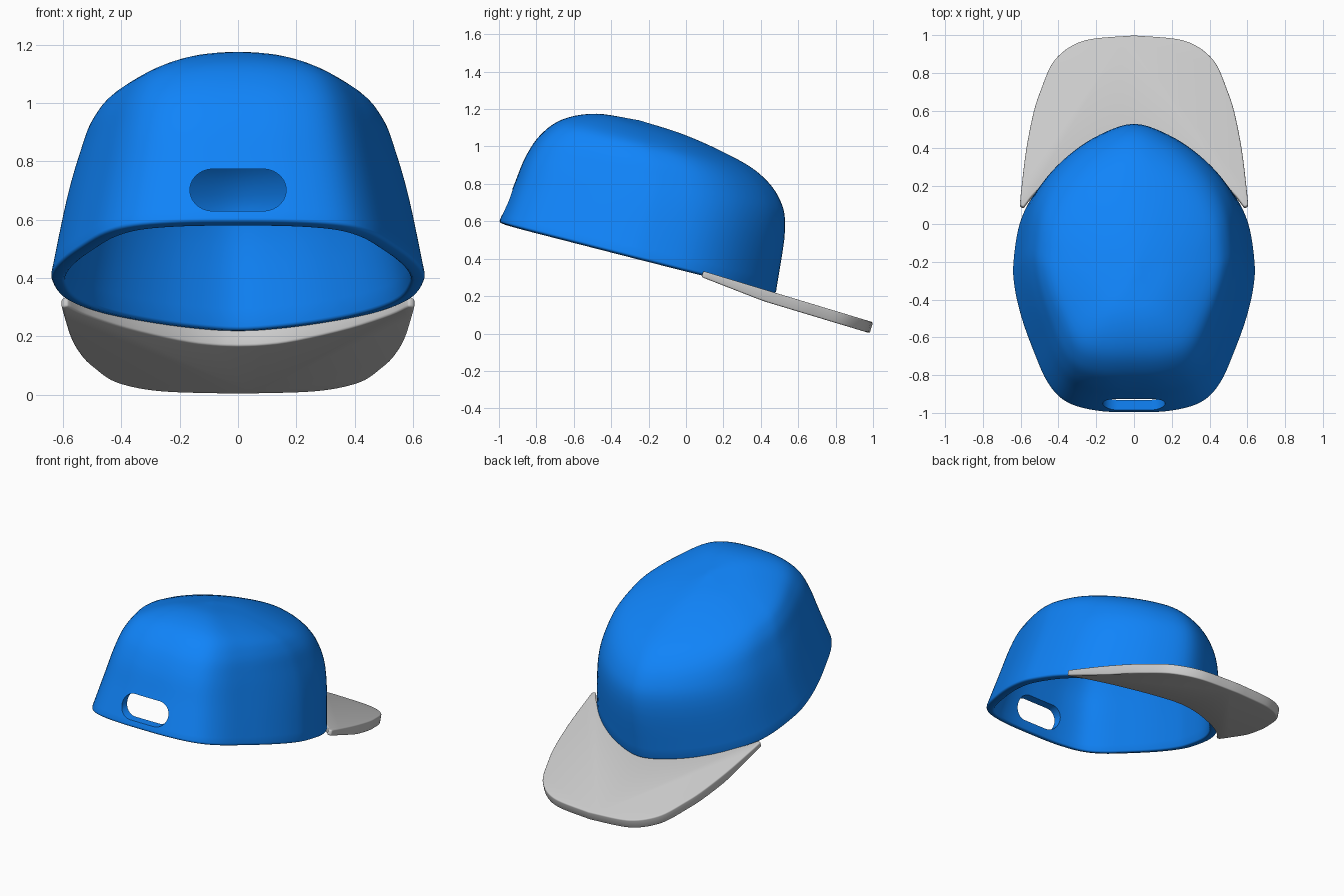
import bpy, bmesh, math
from mathutils import Vector

if "Cube" in bpy.data.objects:
    bpy.data.objects.remove(bpy.data.objects["Cube"])


def spline(pts, n, symmetric=False):
    """Catmull-Rom curve through pts, n steps per span."""
    p = [Vector(q) for q in pts]
    first, last = 2 * p[0] - p[1], 2 * p[-1] - p[-2]
    if symmetric:
        first, last = Vector((-p[1].x, p[1].y)), Vector((-p[-2].x, p[-2].y))
    p = [first] + p + [last]
    out = []
    for i in range(1, len(p) - 2):
        a, b, c, d = p[i - 1:i + 3]
        for k in range(n):
            t = k / n
            out.append(0.5 * (2 * b + (c - a) * t + (2 * a - 5 * b + 4 * c - d) * t * t
                              + (3 * b - a - 3 * c + d) * t ** 3))
    return out + [p[-2]]


def mirrored(half):
    """Close a half outline that starts and ends on x = 0."""
    return half + [Vector((-q.x, q.y)) for q in half[-2:0:-1]]


def make_object(name, bm, colour=None):
    bmesh.ops.recalc_face_normals(bm, faces=bm.faces)
    me = bpy.data.meshes.new(name)
    bm.to_mesh(me)
    bm.free()
    ob = bpy.data.objects.new(name, me)
    bpy.context.collection.objects.link(ob)
    if colour:
        mat = bpy.data.materials.new(name + "_colour")
        mat.diffuse_color = colour
        mat.use_nodes = True
        mat.node_tree.nodes["Principled BSDF"].inputs["Base Color"].default_value = mat.diffuse_color
        me.materials.append(mat)
    return ob


def add_bevel(ob, width, segments):
    edge = ob.modifiers.new("soft_edge", 'BEVEL')
    edge.width = width
    edge.segments = segments
    edge.limit_method = 'ANGLE'
    edge.angle_limit = math.radians(50)


def smooth(ob, angle):
    bpy.ops.object.select_all(action='DESELECT')
    bpy.context.view_layer.objects.active = ob
    ob.select_set(True)
    for m in list(ob.modifiers):
        bpy.ops.object.modifier_apply(modifier=m.name)
    bpy.ops.object.shade_smooth_by_angle(angle=math.radians(angle))


# Crown: one outline (x, fraction from back to front) lofted through tilted rings
outline = mirrored(spline([(0, 1), (.2, .96), (.38, .885), (.52, .79), (.605, .68),
                           (.64, .54), (.635, .45), (.6, .345), (.54, .23),
                           (.46, .108), (.36, .038), (.2, .006), (0, 0)], 5, True))
# back y, back z, front y, front z, half width
rings = [(-1, .595, .48, .215, .64), (-.925, .78, .53, .56, .585),
         (-.86, .94, .495, .73, .54), (-.78, 1.06, .38, .865, .495),
         (-.66, 1.145, .20, .97, .415), (-.48, 1.175, -.02, 1.067, .215),
         (-.25, 1.14, -.25, 1.14, 0)]
bm = bmesh.new()
columns = []
for x, u in outline:
    path = []
    for k, (by, bz, fy, fz, w) in enumerate(rings):
        px = x * w / .64
        drop = .6 * (k / 6) ** 3 * px * px      # slight doming of the upper rings
        path.append((px, by + (fy - by) * u, bz + (fz - bz) * u - drop))
    columns.append([bm.verts.new(p) for p in spline(path, 5)])
for i, col in enumerate(columns):
    nxt = columns[(i + 1) % len(columns)]
    for k in range(len(col) - 1):
        bm.faces.new((col[k], nxt[k], nxt[k + 1], col[k + 1]))
bmesh.ops.remove_doubles(bm, verts=bm.verts, dist=.0005)
crown = make_object("crown", bm, (.005, .23, .95, 1))
shell = crown.modifiers.new("thickness", 'SOLIDIFY')
shell.thickness = .05
shell.offset = -1
add_bevel(crown, .012, 3)

# Rounded slot through the back of the crown
bm = bmesh.new()
slot = []
for k in range(48):
    c, s = math.cos(math.tau * (k + .5) / 48), math.sin(math.tau * (k + .5) / 48)
    slot.append(bm.verts.new((math.copysign(.085, c) + .08 * c, -1.2, .702 + .072 * s)))
face = bm.faces.new(slot)
ext = bmesh.ops.extrude_face_region(bm, geom=[face])
bmesh.ops.translate(bm, vec=(0, .5, 0),
                    verts=[v for v in ext["geom"] if isinstance(v, bmesh.types.BMVert)])
cutter = make_object("slot_cutter", bm)
cutter.hide_render = True
cut = crown.modifiers.new("slot", 'BOOLEAN')
cut.operation = 'DIFFERENCE'
cut.solver = 'EXACT'
cut.object = cutter
smooth(crown, 45)
bpy.data.objects.remove(cutter)

# Brim: tilted crescent, thinner towards the tips
outer = spline([(0, 1), (.2, .985), (.3, .96), (.38, .91), (.44, .84), (.49, .72),
                (.53, .6), (.57, .4), (.595, .2), (.605, .1)], 4)
inner = spline([(.585, .09), (.52, .17), (.38, .29), (.2, .4), (.08, .445), (0, .455)], 4)
bm = bmesh.new()
top = [bm.verts.new((p.x, p.y, .06 + (1 - p.y) * .302)) for p in mirrored(outer + inner)]
face = bm.faces.new(top)
ext = bmesh.ops.extrude_face_region(bm, geom=[face])
for v in ext["geom"]:
    if isinstance(v, bmesh.types.BMVert):
        t = .032 + .028 * min(1, max(0, (v.co.y - .08) / .35))
        v.co += Vector((0, -.3, -.97)) * t
brim = make_object("brim", bm)
add_bevel(brim, .008, 3)
smooth(brim, 50)
